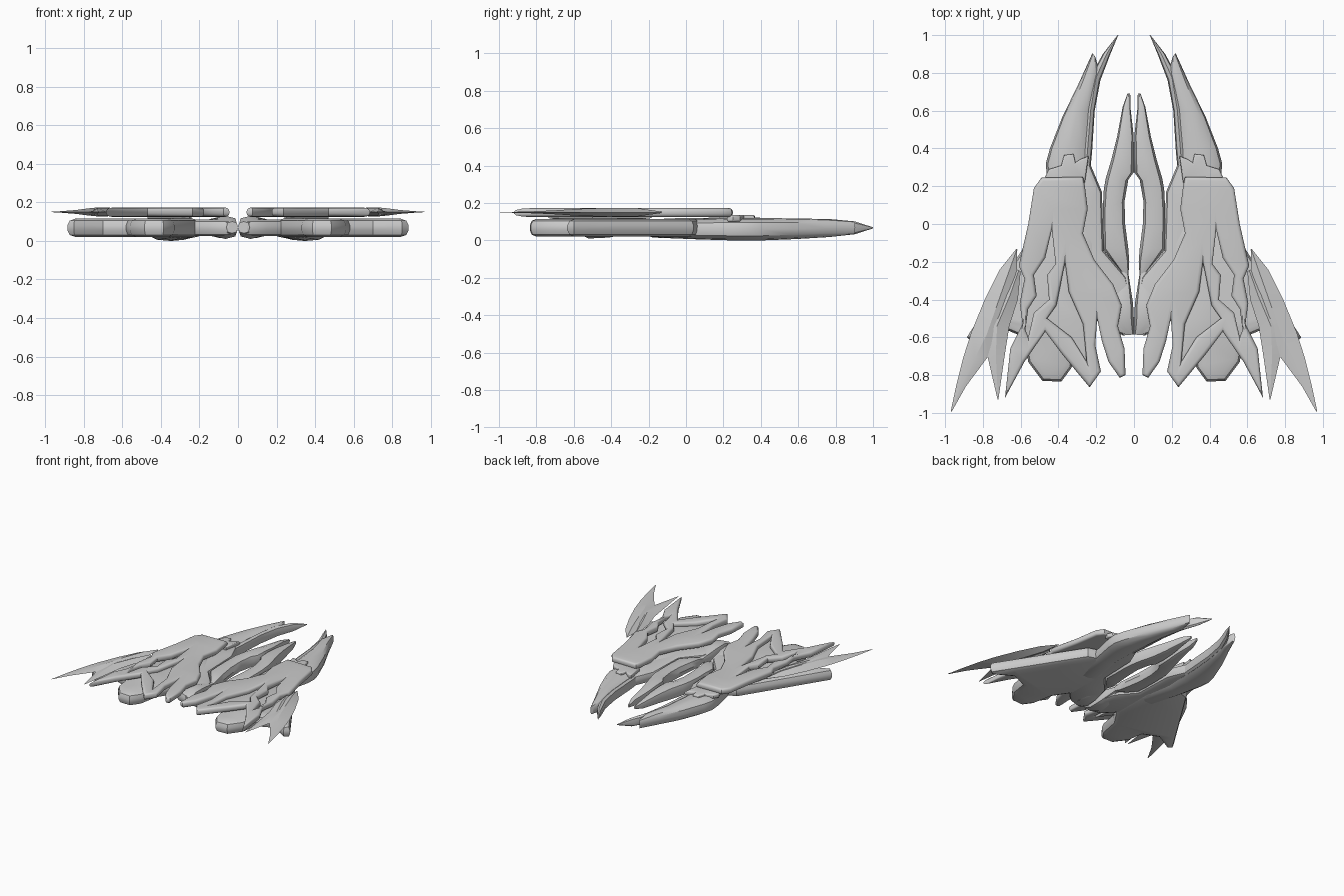
import bpy, bmesh, math
from mathutils import Vector


def finish(name, mesh, angle=35):
    """Link a right-hand mesh, clean it and mirror it across x = 0."""
    bm = bmesh.new()
    bm.from_mesh(mesh)
    bmesh.ops.remove_doubles(bm, verts=bm.verts, dist=0.0005)
    bmesh.ops.recalc_face_normals(bm, faces=bm.faces)
    bm.to_mesh(mesh)
    bm.free()
    ob = bpy.data.objects.new(name, mesh)
    bpy.context.collection.objects.link(ob)
    mir = ob.modifiers.new("Mirror", 'MIRROR')
    mir.use_mirror_merge = False
    bpy.ops.object.select_all(action='DESELECT')
    ob.select_set(True)
    bpy.context.view_layer.objects.active = ob
    bpy.ops.object.shade_smooth_by_angle(angle=math.radians(angle))
    return ob


def plate(name, loops, z0, z1, bevel, res=2):
    """Flat plate with rounded rim; loops after the first are cut-outs."""
    cu = bpy.data.curves.new(name + "_outline", 'CURVE')
    cu.dimensions = '2D'
    cu.fill_mode = 'BOTH'
    for pts in loops:
        sp = cu.splines.new('POLY')
        sp.points.add(len(pts) - 1)
        for p, (x, y) in zip(sp.points, pts):
            p.co = (x, y, 0, 1)
        sp.use_cyclic_u = True
    cu.bevel_depth = bevel
    cu.bevel_resolution = res
    cu.offset = -bevel
    cu.extrude = (z1 - z0) / 2 - bevel
    tmp = bpy.data.objects.new(name + "_outline", cu)
    bpy.context.collection.objects.link(tmp)
    dg = bpy.context.evaluated_depsgraph_get()
    mesh = bpy.data.meshes.new_from_object(tmp.evaluated_get(dg))
    bpy.data.objects.remove(tmp)
    for v in mesh.vertices:
        v.co.z += (z0 + z1) / 2
    return finish(name, mesh)


def loft(name, stations, n=8, power=0.7, angle=35):
    """Skin sections (inner x, y, outer x, y, mid z, half height)."""
    bm = bmesh.new()
    rings = []
    for ax, ay, bx, by, z, h in stations:
        c, d = Vector(((ax + bx) / 2, (ay + by) / 2, z)), Vector(((bx - ax) / 2, (by - ay) / 2, 0))
        ring = []
        for i in range(n):
            t = 2 * math.pi * i / n
            u, w = math.cos(t), math.sin(t)
            u = math.copysign(abs(u) ** power, u)
            w = math.copysign(abs(w) ** power, w)
            ring.append(bm.verts.new(c + d * u + Vector((0, 0, h * w))))
        rings.append(ring)
    for r, s in zip(rings, rings[1:]):
        for i in range(n):
            j = (i + 1) % n
            bm.faces.new((r[i], r[j], s[j], s[i]))
    bm.faces.new(rings[0])
    bm.faces.new(rings[-1])
    mesh = bpy.data.meshes.new(name)
    bm.to_mesh(mesh)
    bm.free()
    return finish(name, mesh, angle)


# upper wing shell with flame-shaped openings
wing = [(.27, .25), (.49, .245), (.53, .19), (.56, 0), (.61, -.22), (.58, -.29), (.605, -.42),
        (.59, -.53), (.655, -.66), (.683, -.92), (.58, -.73), (.47, -.57), (.38, -.69),
        (.235, -.865), (.175, -.78), (.205, -.64), (.195, -.5), (.17, -.62), (.135, -.73),
        (.075, -.815), (.045, -.8), (.05, -.66), (.085, -.54), (.065, -.43), (.11, -.32),
        (.21, -.19), (.27, -.05), (.245, .08), (.26, .2)]
slit = [(.435, -.03), (.415, -.21), (.46, -.27), (.45, -.40), (.53, -.47), (.56, -.6),
        (.575, -.56), (.56, -.45), (.515, -.38), (.53, -.27), (.47, -.18)]
leaf = [(.365, -.2), (.41, -.43), (.46, -.5), (.33, -.6), (.25, -.73), (.27, -.53), (.345, -.36)]
plate("wing_shell", [wing, slit, leaf], .125, .172, .018)

# inner sheet seen through the leaf opening
plate("wing_inlay", [[(.355, -.18), (.43, -.4), (.47, -.5), (.32, -.64), (.25, -.74),
                      (.26, -.5), (.33, -.35)]], .115, .14, .01)

# lower wing slab with feather end
plate("lower_wing", [[(.3, .1), (.48, .04), (.62, -.18), (.79, -.45), (.885, -.6), (.85, -.635),
                      (.70, -.55), (.58, -.6), (.56, -.73), (.485, -.83), (.385, -.835),
                      (.33, -.76), (.3, -.6), (.2, -.45), (.2, -.1)]], .02, .115, .035, 1)

# hull plate joining wing, centre and rear lobes
plate("hull_link", [[(.245, .35), (.17, .17), (.16, -.14), (.04, -.28), (.008, -.42),
                     (.002, -.56), (.05, -.59), (.15, -.56), (.4, -.3), (.4, .2)]],
      .025, .11, .03, 1)
loft("rear_lobe", [(.03, -.26, .07, -.24, .07, .02), (.005, -.42, .12, -.4, .07, .055),
                   (0, -.52, .13, -.52, .07, .06), (.0, -.585, .06, -.59, .07, .03)])

# centre fork: curved arms around the oval opening
loft("centre_arm", [(.02, .69, .035, .69, .07, .012), (.018, .61, .06, .62, .07, .03),
                    (.002, .47, .09, .46, .07, .045), (0, .36, .12, .34, .07, .055),
                    (0, .275, .15, .24, .07, .055), (.03, .235, .16, .18, .07, .055),
                    (.05, .12, .165, .08, .07, .05), (.047, 0, .165, -.04, .07, .05),
                    (.03, -.13, .165, -.13, .07, .045), (.025, -.2, .11, -.2, .07, .04),
                    (.03, -.28, .045, -.28, .07, .015)])

# front claw, running back beneath the wing
loft("claw", [(.205, .885, .22, .905, .067, .035), (.18, .8, .295, .74, .066, .048),
              (.22, .61, .38, .565, .062, .055), (.235, .42, .445, .4, .06, .06),
              (.24, .32, .467, .32, .06, .06), (.245, .24, .46, .24, .06, .06),
              (.25, .1, .42, .05, .06, .055), (.2, -.15, .36, -.2, .055, .04),
              (.18, -.24, .26, -.28, .06, .02)], 12, .75)
loft("claw_blade", [(.083, 1.0, .087, 1.0, .067, .003), (.125, .9, .165, .9, .067, .035),
                    (.178, .76, .225, .79, .067, .042), (.208, .6, .25, .61, .067, .045),
                    (.222, .38, .27, .4, .065, .045), (.235, .25, .28, .25, .065, .04)], 8, .85)

# notched collar between claw and wing
plate("claw_collar", [[(.26, .22), (.24, .36), (.28, .345), (.31, .325), (.32, .37), (.37, .365),
                       (.385, .31), (.45, .29), (.47, .25), (.46, .22)]], .10, .135, .01)

# outer fin: long blade and shorter inner blade
loft("fin_blade", [(.618, -.135, .622, -.13, .15, .004), (.62, -.28, .71, -.24, .15, .022),
                   (.65, -.43, .79, -.4, .15, .024), (.70, -.6, .86, -.57, .15, .018),
                   (.775, -.705, .905, -.71, .15, .01), (.89, -.86, .94, -.85, .15, .004),
                   (.966, -.995, .97, -.99, .15, .001)], 4, 1, 20)
loft("fin_inner_blade", [(.60, -.25, .62, -.24, .15, .01), (.615, -.4, .7, -.36, .15, .02),
                         (.66, -.54, .79, -.54, .15, .02), (.685, -.7, .778, -.69, .15, .01),
                         (.718, -.93, .722, -.93, .15, .001)], 4, 1, 20)
